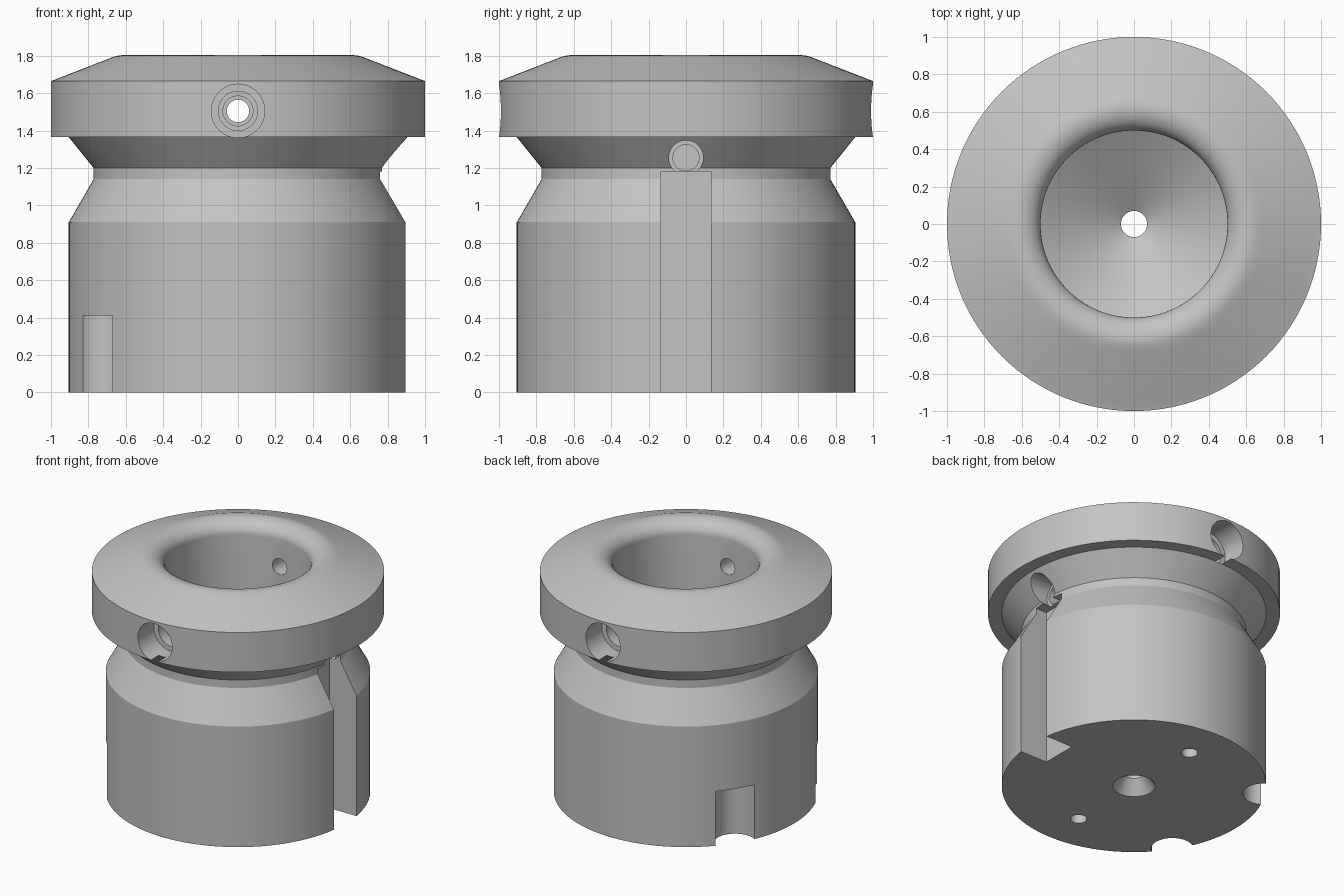
import bpy, bmesh, math
from mathutils import Vector

if "Cube" in bpy.data.objects:
    bpy.data.objects.remove(bpy.data.objects["Cube"])

grey = bpy.data.materials.new("machined grey")
grey.diffuse_color = (0.55, 0.55, 0.55, 1)
grey.use_nodes = True
grey.node_tree.nodes["Principled BSDF"].inputs["Base Color"].default_value = grey.diffuse_color


def lathe(name, profile, seg=128):
    """Revolve a closed (radius, height) outline around z."""
    bm = bmesh.new()
    rings = []
    for r, z in profile:
        rings.append([bm.verts.new((r * math.cos(2 * math.pi * i / seg),
                                    r * math.sin(2 * math.pi * i / seg), z))
                      for i in range(seg)])
    for a, b in zip(rings, rings[1:] + rings[:1]):
        for i in range(seg):
            j = (i + 1) % seg
            bm.faces.new((a[i], a[j], b[j], b[i]))
    bmesh.ops.recalc_face_normals(bm, faces=bm.faces)
    mesh = bpy.data.meshes.new(name)
    bm.to_mesh(mesh)
    bm.free()
    ob = bpy.data.objects.new(name, mesh)
    bpy.context.collection.objects.link(ob)
    mesh.materials.append(grey)
    return ob


def drop(cutter):
    """Subtract a cutter from the body and remove it."""
    cutter.data.materials.append(grey)
    cutter.hide_render = True
    mod = body.modifiers.new("cut", 'BOOLEAN')
    mod.operation = 'DIFFERENCE'
    mod.solver = 'EXACT'
    mod.object = cutter
    bpy.context.view_layer.objects.active = body
    bpy.ops.object.modifier_apply(modifier=mod.name)
    bpy.data.objects.remove(cutter, do_unlink=True)


def drill(start, end, radius, seg=48):
    """Cut a round hole between two points."""
    a, b = Vector(start), Vector(end)
    bpy.ops.mesh.primitive_cylinder_add(
        vertices=seg, radius=radius, depth=(b - a).length, location=(a + b) / 2,
        rotation=(b - a).to_track_quat('Z', 'Y').to_euler())
    drop(bpy.context.object)


# Turned body: skirt, neck groove, flange, rolled lip, cup and centre bore
outer = [(0.145, 0), (0.905, 0), (0.905, 0.91), (0.772, 1.14), (0.772, 1.2),
         (0.905, 1.365), (1.0, 1.365), (1.0, 1.665), (0.985, 1.67),
         (0.96, 1.68), (0.69, 1.785), (0.66, 1.796), (0.635, 1.802)]
lip = [(0.5 + 0.12 * (1 - math.sin(t)), 1.703 + 0.1 * math.cos(t))
       for t in (math.pi / 2 * i / 10 for i in range(11))]
cup = [(0.5, 0.62), (0.07, 0.35), (0.07, 0.1)]
body = lathe("chuck_body", outer + lip + cup)

# Keyway slot up the right side
bpy.ops.mesh.primitive_cube_add(size=1, location=(0.92, 0, 0.54))
slot = bpy.context.object
slot.scale = (0.5, 0.27, 1.28)
drop(slot)

# Stepped bores through the flange, front and back
for s in (-1, 1):
    for radius, depth in ((0.143, 0.80), (0.105, 0.72), (0.08, 0.64), (0.06, 0.40)):
        drill((0, s * 1.2, 1.505), (0, s * depth, 1.505), radius)

# Blind set hole above the slot
drill((1.2, 0, 1.255), (0.70, 0, 1.255), 0.092)
drill((1.2, 0, 1.255), (0.60, 0, 1.255), 0.07)

# Rounded rim notches and small pin holes in the base
for angle in (147, 213):
    x = 0.897 * math.cos(math.radians(angle))
    y = 0.897 * math.sin(math.radians(angle))
    drill((x, y, -0.1), (x, y, 0.41), 0.145)
for s in (-1, 1):
    drill((0, s * 0.59, -0.1), (0, s * 0.59, 0.3), 0.057, 32)

# Single colour, smooth turning with sharp machined edges
body.data.materials.clear()
body.data.materials.append(grey)
for p in body.data.polygons:
    p.material_index = 0
bpy.ops.object.select_all(action='DESELECT')
body.select_set(True)
bpy.context.view_layer.objects.active = body
bpy.ops.object.shade_smooth_by_angle(angle=math.radians(18))
